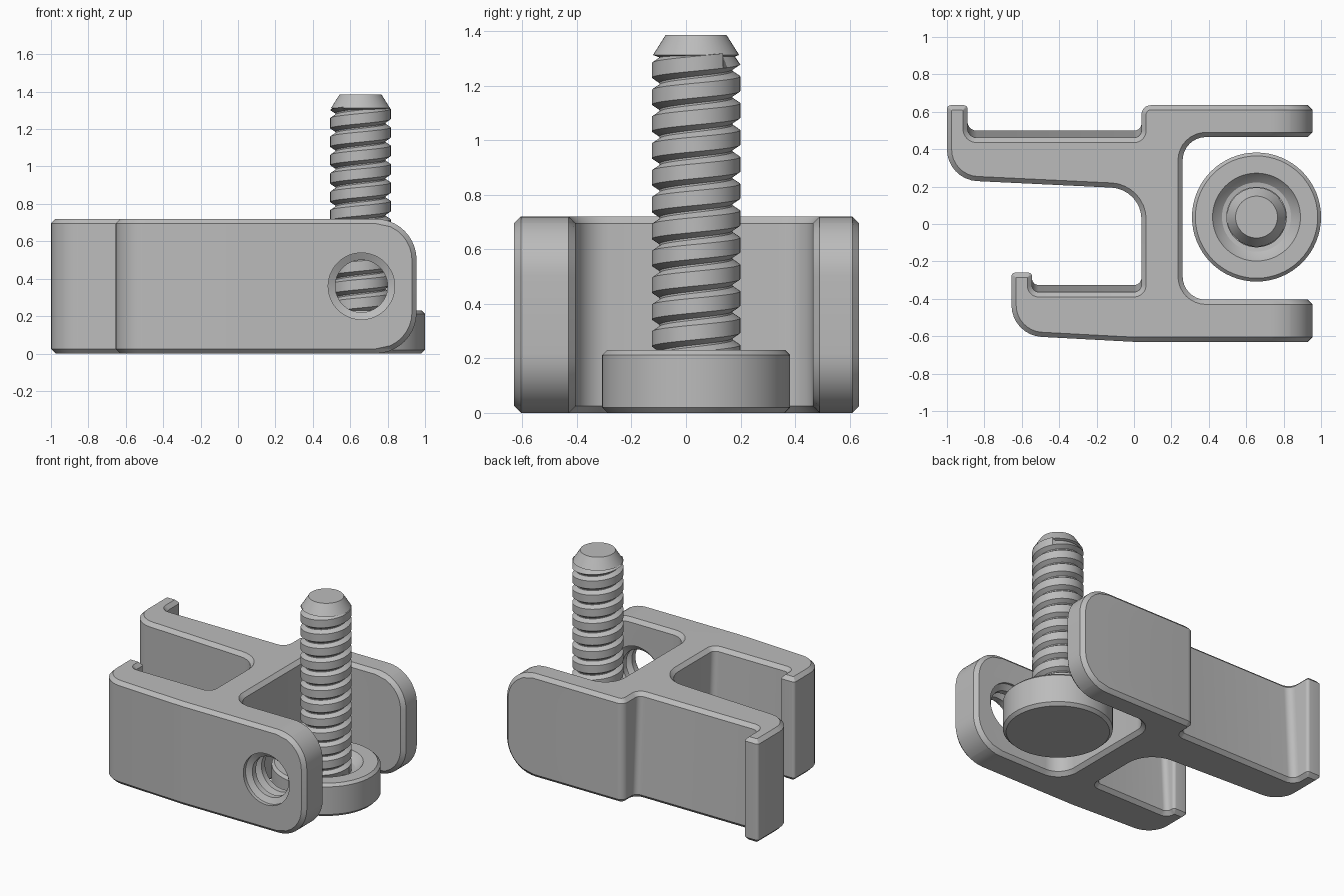
import bpy, bmesh, math
from mathutils import Vector

if "Cube" in bpy.data.objects:
    bpy.data.objects.remove(bpy.data.objects["Cube"])

H, CH, R, XEND = 0.72, 0.025, 0.22, 0.955     # bracket height, chamfer, fork end radius, fork tip
SX, SY = 0.655, 0.037                         # screw axis

grey = bpy.data.materials.new("plain grey")
grey.diffuse_color = (0.5, 0.5, 0.5, 1)
grey.use_nodes = True
grey.node_tree.nodes["Principled BSDF"].inputs["Base Color"].default_value = grey.diffuse_color


def finish(bm, name):
    bmesh.ops.remove_doubles(bm, verts=bm.verts, dist=1e-5)
    bmesh.ops.recalc_face_normals(bm, faces=bm.faces)
    me = bpy.data.meshes.new(name)
    bm.to_mesh(me)
    bm.free()
    me.materials.append(grey)
    ob = bpy.data.objects.new(name, me)
    bpy.context.collection.objects.link(ob)
    return ob


def activate(ob):
    bpy.ops.object.select_all(action='DESELECT')
    ob.select_set(True)
    bpy.context.view_layer.objects.active = ob


def smooth(ob):
    activate(ob)
    bpy.ops.object.shade_smooth_by_angle(angle=math.radians(28))


def stack(bm, rings, caps=True):
    """Skin closed rings of equal length, one above the other."""
    vs = [[bm.verts.new(p) for p in ring] for ring in rings]
    n = len(vs[0])
    for a, b in zip(vs, vs[1:]):
        for i in range(n):
            j = (i + 1) % n
            bm.faces.new((a[i], a[j], b[j], b[i]))
    if caps:
        bm.faces.new(vs[0][::-1])
        bm.faces.new(vs[-1])


def lathe(name, profile, place, n=64):
    bm = bmesh.new()
    stack(bm, [[place(r * math.cos(2 * math.pi * i / n), r * math.sin(2 * math.pi * i / n), t)
                for i in range(n)] for r, t in profile])
    return finish(bm, name)


# Bracket outline, clockwise from the rear hook; A / B mark the fork tips
def corners(z):
    g = 0.04 * z / H                          # the grip faces lean back slightly
    return [(-1, .635, .02), (-.89, .635, .02), (-.89, .5 - g, .05), (.04, .5 - g, .04),
            (.04, .635, .05), (XEND, .635, 'A'), (XEND, .465, 'B'), (.26, .465, .125),
            (.26, -.405, .125), (XEND, -.405, 'A'), (XEND, -.63, 'B'), (0, -.63, .1),
            (-.655, -.595, .17), (-.655, -.26, .02), (-.545, -.26, .02),
            (-.545, -.325 - g, .035), (.04, -.325 - g, .04), (.04, .187, .17),
            (-1, .237, .17)]


def outline(z, seg=8):
    d = min(z, H - z)
    c = max(0, CH - d)
    dz = max(0, R - d)
    xe = XEND - R + math.sqrt(max(0, R * R - dz * dz))
    xi = XEND - R + math.sqrt(max(0, (R - CH) ** 2 - dz * dz))
    cs = corners(z)
    pts = [Vector(p[:2]) for p in cs]
    n = len(pts)
    # inset every corner by the chamfer
    off, turn = [], []
    for i, p in enumerate(pts):
        d1 = (p - pts[i - 1]).normalized()
        d2 = (pts[(i + 1) % n] - p).normalized()
        n1, n2 = Vector((d1.y, -d1.x)), Vector((d2.y, -d2.x))
        off.append(p + (n1 + n2) * c / (1 + n1.dot(n2)))
        turn.append(d1.x * d2.y - d1.y * d2.x)
    out = []
    for i, p in enumerate(off):
        r = cs[i][2]
        if r == 'A':
            out += [(xi, p.y, z), (xe, p.y - (CH - c), z)]
        elif r == 'B':
            out += [(xe, p.y + (CH - c), z), (xi, p.y, z)]
        else:
            # round the corner
            r = max(.004, r - c) if turn[i] < 0 else r + c
            u = (off[i - 1] - p).normalized()
            v = (off[(i + 1) % n] - p).normalized()
            half = u.angle(v) / 2
            centre = p + (u + v).normalized() * r / math.sin(half)
            a = p + u * r / math.tan(half) - centre
            b = p + v * r / math.tan(half) - centre
            a0 = math.atan2(a.y, a.x)
            sweep = (math.atan2(b.y, b.x) - a0 + math.pi) % (2 * math.pi) - math.pi
            for k in range(seg + 1):
                t = a0 + sweep * k / seg
                out.append((centre.x + r * math.cos(t), centre.y + r * math.sin(t), z))
    return out


low = sorted([R * (1 - math.cos(math.pi / 2 * k / 10)) for k in range(11)] + [CH])
levels = low + [H - z for z in reversed(low)]
bm = bmesh.new()
stack(bm, [outline(z) for z in levels])
bracket = finish(bm, "clamp_bracket")

# Grooved hole through the front fork
prof = [(.0005, -.75), (.178, -.75), (.178, -.605)]
for y in (-.6, -.5):
    prof += [(.14, y + .015), (.14, y + .055), (.178, y + .08), (.178, y + .095)]
prof += [(.178, -.35), (.0005, -.35)]
cutter = lathe("hole_cutter", prof, lambda a, b, t: (.66 + a, t, .36 + b), 48)
cutter.hide_render = True
activate(bracket)
mod = bracket.modifiers.new("hole", 'BOOLEAN')
mod.operation = 'DIFFERENCE'
mod.solver = 'EXACT'
mod.object = cutter
bpy.ops.object.modifier_apply(modifier=mod.name)
bpy.data.objects.remove(cutter)
smooth(bracket)


def upright(a, b, t):
    return (SX + a, SY + b, t)


# Screw head with a dished recess round the shaft, and the tapered tip
smooth(lathe("screw_head", [(.325, 0), (.345, .02), (.345, .212), (.327, .23), (.235, .23),
                            (.215, .205), (.185, .18), (.12, .17)], upright))
smooth(lathe("screw_tip", [(.125, 1.30), (.158, 1.312), (.112, 1.385)], upright, 48))


# Helical thread
def thread(name, z0, z1, pitch, n=48):
    shape = [(.162, 0), (.162, .55), (.134, .74), (.134, .81)]
    m = len(shape)
    turns = int((z1 - z0) / pitch) + 4
    bm = bmesh.new()
    cols = []
    for i in range(n):
        a = 2 * math.pi * i / n
        col = []
        for k in range(turns):
            for r, f in shape:
                z = z0 + pitch * (k - 2 + f + i / n)
                if not z0 < z < z1:
                    r, z = .134, min(max(z, z0), z1)
                col.append(bm.verts.new(upright(r * math.cos(a), r * math.sin(a), z)))
        cols.append(col)
    for i in range(n):
        a, b = cols[i], cols[(i + 1) % n]
        s = m if i == n - 1 else 0            # the last column joins one turn higher
        for j in range(turns * m - 1 - s):
            bm.faces.new((a[j], b[j + s], b[j + 1 + s], a[j + 1]))
    return finish(bm, name)


smooth(thread("screw_thread", .17, 1.318, .0985))
